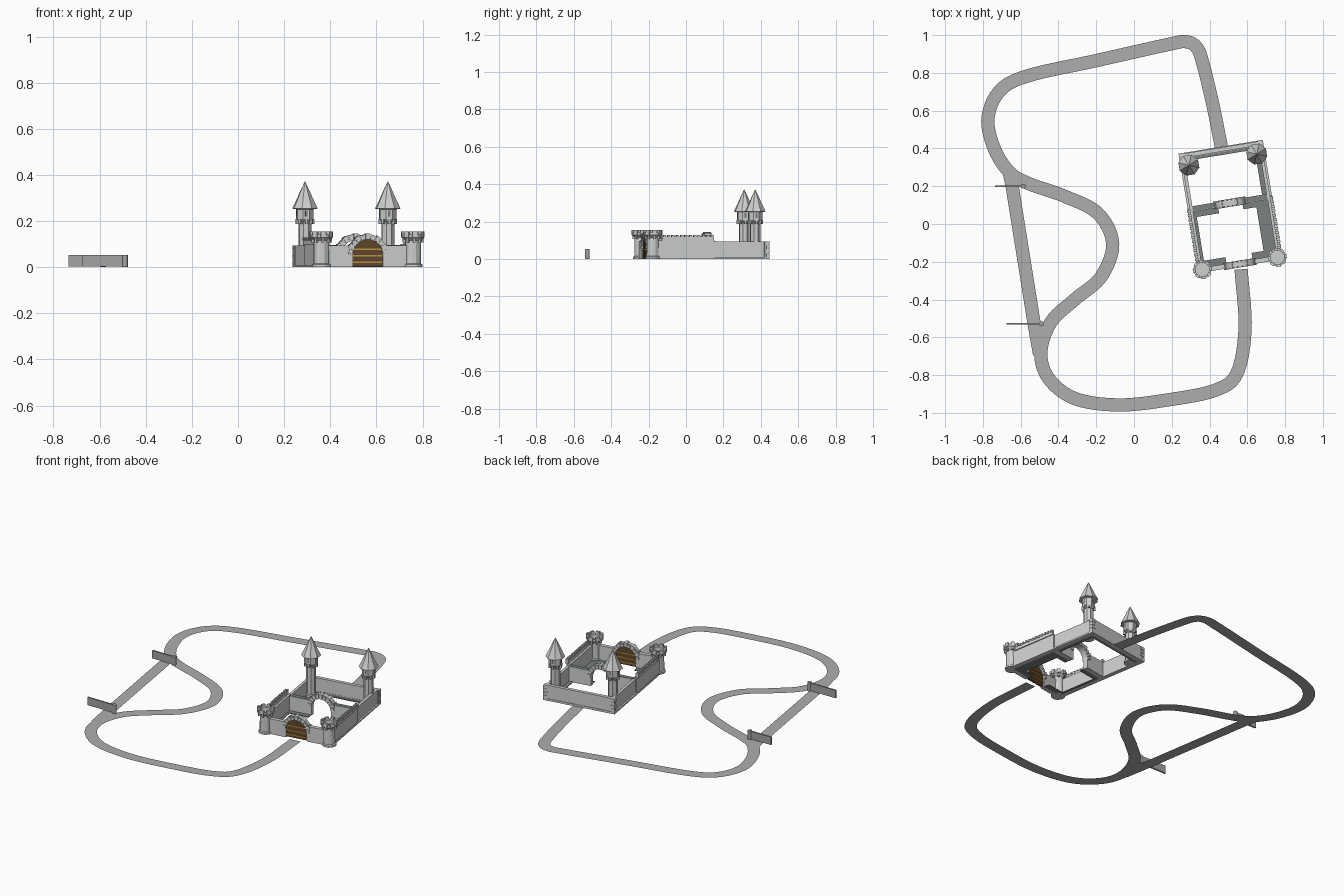
import bpy, bmesh, math
from mathutils import Matrix, Vector

if "Cube" in bpy.data.objects:
    bpy.data.objects.remove(bpy.data.objects["Cube"])


def mat(name, c):
    m = bpy.data.materials.new(name)
    m.diffuse_color = (*c, 1)
    m.use_nodes = True
    m.node_tree.nodes["Principled BSDF"].inputs["Base Color"].default_value = m.diffuse_color
    return m


STONE = mat("light stone", (0.62, 0.63, 0.63))
ROAD = mat("road grey", (0.42, 0.42, 0.42))
DARK = mat("dark stone", (0.2, 0.215, 0.215))
PANEL = mat("barrier grey", (0.36, 0.36, 0.36))
WOOD = mat("door wood", (0.12, 0.065, 0.025))
GOLD = mat("door bands", (0.55, 0.3, 0.07))

# castle frame: turned a little and moved to the right
CASTLE = Matrix.Translation((0.51, 0.097, 0)) @ Matrix.Rotation(math.radians(9.3), 4, 'Z')
WORLD = Matrix.Identity(4)


def finish(name, bm, m, frame=CASTLE):
    bmesh.ops.recalc_face_normals(bm, faces=bm.faces)
    me = bpy.data.meshes.new(name)
    bm.to_mesh(me)
    bm.free()
    me.materials.append(m)
    ob = bpy.data.objects.new(name, me)
    ob.matrix_world = frame
    bpy.context.collection.objects.link(ob)
    return ob


def add_box(bm, x0, x1, y0, y1, z0, z1, turn=WORLD):
    mid = Vector(((x0 + x1) / 2, (y0 + y1) / 2, (z0 + z1) / 2))
    s = Matrix.Diagonal((abs(x1 - x0), abs(y1 - y0), abs(z1 - z0), 1))
    bmesh.ops.create_cube(bm, size=1, matrix=turn @ Matrix.Translation(mid) @ s)


def boxes(name, m, items, frame=CASTLE):
    bm = bmesh.new()
    for b in items:
        add_box(bm, *b)
    return finish(name, bm, m, frame)


def slab(name, pts, y0, y1, m):
    """Upright x-z outline with thickness from y0 to y1."""
    bm = bmesh.new()
    f = bm.faces.new([bm.verts.new((x, y0, z)) for x, z in pts])
    ext = bmesh.ops.extrude_face_region(bm, geom=[f])['geom']
    bmesh.ops.translate(bm, vec=(0, y1 - y0, 0), verts=[v for v in ext if isinstance(v, bmesh.types.BMVert)])
    return finish(name, bm, m)


def lathe(name, x, y, prof, n, m, frame=CASTLE):
    bm = bmesh.new()
    rings = [[bm.verts.new((x + r * math.cos(2 * math.pi * (i + .5) / n),
                            y + r * math.sin(2 * math.pi * (i + .5) / n), z)) for i in range(n)] for r, z in prof]
    for a, b in zip(rings, rings[1:]):
        for i in range(n):
            bm.faces.new((a[i], a[(i + 1) % n], b[(i + 1) % n], b[i]))
    bm.faces.new(rings[0])
    bm.faces.new(rings[-1])
    return finish(name, bm, m, frame)


def arc(r, zc, a0, a1, n=16):
    return [(r * math.cos(a0 + (a1 - a0) * i / n), zc + r * math.sin(a0 + (a1 - a0) * i / n)) for i in range(n + 1)]


# road ribbon
def spline(p, steps=10):
    p = [Vector(q) for q in p]
    p = [2 * p[0] - p[1]] + p + [2 * p[-1] - p[-2]]
    out = []
    for a, b, c, d in zip(p, p[1:], p[2:], p[3:]):
        for k in range(steps):
            t = k / steps
            out.append(0.5 * (2 * b + (c - a) * t + (2 * a - 5 * b + 4 * c - d) * t * t + (3 * b - a - 3 * c + d) * t ** 3))
    return out + [p[-2]]


def ribbon(name, path, w, z):
    bm = bmesh.new()
    rows = []
    for i, p in enumerate(path):
        t = (path[min(i + 1, len(path) - 1)] - path[max(i - 1, 0)]).normalized()
        n = Vector((-t.y, t.x)) * w / 2
        rows.append([bm.verts.new((*(p + n), z)), bm.verts.new((*(p - n), z))])
    fs = [bm.faces.new((a[0], a[1], b[1], b[0])) for a, b in zip(rows, rows[1:])]
    ob = finish(name, bm, ROAD, WORLD)
    if ob.data.polygons[0].normal.z < 0:
        ob.data.flip_normals()


ribbon("main_road", spline([
    (0.462, 0.41), (0.42, 0.62), (0.37, 0.83), (0.335, 0.93), (0.275, 0.965), (0.17, 0.948), (-0.2, 0.865),
    (-0.56, 0.785), (-0.71, 0.705), (-0.773, 0.56), (-0.74, 0.40), (-0.66, 0.275), (-0.56, 0.215), (-0.37, 0.148),
    (-0.19, 0.055), (-0.113, -0.106), (-0.175, -0.28), (-0.314, -0.4), (-0.44, -0.52), (-0.493, -0.68),
    (-0.45, -0.82), (-0.31, -0.925), (-0.077, -0.958), (0.187, -0.93), (0.43, -0.88), (0.545, -0.79),
    (0.588, -0.55), (0.567, -0.24)]), 0.07, 0.001)
ribbon("short_cut_road", [Vector((-0.664, 0.29)), Vector((-0.645, 0.2)), Vector((-0.53, -0.52)), Vector((-0.5, -0.69))],
       0.07, 0.0015)

# two swinging barriers beside the short cut
for tag, x, y in (("back", -0.585, 0.2), ("front", -0.49, -0.528)):
    boxes(tag + "_barrier_panel", PANEL, [(x - 0.15 - 0.035 * (tag == "front"), x, y - .005, y + .005, 0.003, 0.052)], WORLD)
    lathe(tag + "_barrier_post", x, y, [(0.013, 0), (0.013, 0.054)], 12, PANEL, WORLD)

# walls with an arch: gate front and inner cross wall
def arched_wall(tag, y0, y1, half, h, R, r, zc):
    a = math.asin((h - zc) / R)
    pts = [(half, 0), (half, h)] + arc(R, zc, a, math.pi - a) + [(-half, h), (-half, 0), (-r, 0)]
    pts += arc(r, zc, math.pi, 0) + [(r, 0)]
    slab(tag + "_wall", pts, y0, y1, STONE)
    bm = bmesh.new()          # arch stones
    n = 11
    for i in range(n):
        turn = Matrix.Translation((0, 0, zc)) @ Matrix.Rotation(math.radians(90 - 180 * (i + .5) / n), 4, 'Y')
        w = r * math.pi / n * 0.5
        add_box(bm, -w, w, y0 - .006, y1 + .006, r, R + (.003 if i % 2 else -.004), turn)
    finish(tag + "_arch_stones", bm, STONE)


arched_wall("gate", -0.325, -0.3, 0.2, 0.095, 0.088, 0.066, 0.055)
arched_wall("inner", 0.0, 0.03, 0.215, 0.095, 0.088, 0.062, 0.055)

# gate door with boards and bands
slab("gate_door", [(.066, 0.004)] + arc(.066, .055, 0, math.pi) + [(-.066, 0.004)], -0.32, -0.306, WOOD)
boxes("door_bands", GOLD, [(-.064, .064, y - .003, y + .003, z - .003, z + .003)
                           for z in (0.022, 0.05, 0.078) for y in (-.322, -.304)])
boxes("door_board_gaps", WOOD, [(x - .002, x + .002, -.323, -.305, .005, .1) for x in (-.044, -.022, 0, .022, .044)])

# side, rear walls, parapets with teeth
walls = [(-0.222, 0.222, 0.29, 0.312, 0, 0.095), (-0.226, 0.226, 0.288, 0.316, 0, 0.012)]
teeth = []
for s in (-1, 1):
    walls.append((s * 0.2, s * 0.222, -0.31, 0.02, 0, 0.1))
    walls.append((s * 0.199, s * 0.216, 0.02, 0.3, 0, 0.095))
    walls.append((s * 0.2, s * 0.226, -0.31, 0.3, 0, 0.01))
    teeth.append((s * 0.213, s * 0.228, -0.265, 0.015, 0.098, 0.12))
    for i in range(12):
        y = -0.258 + i * 0.0235
        teeth.append((s * 0.212, s * 0.231, y, y + 0.013, 0.115, 0.13))
    # corner stones
    for k in range(4):
        d = 0.03 if k % 2 else 0.02
        z = 0.012 + k * 0.021
        walls.append((s * (0.226 - d), s * 0.226, 0.316 - d * .8, 0.316, z, z + 0.019))
boxes("castle_walls", STONE, walls)
boxes("side_parapets", STONE, teeth)

# dark ledges along the foot of the walls
boxes("inner_ledges", DARK, [
    (0.135, 0.2, -0.3, 0.0, 0.0, 0.004), (-0.2, -0.185, -0.3, 0.0, 0.0, 0.004),
    (-0.2, -0.07, -0.3, -0.265, 0.0, 0.004), (0.07, 0.2, -0.3, -0.265, 0.0, 0.0042),
    (-0.2, -0.065, -0.03, 0.0, 0.0, 0.0045), (0.065, 0.2, -0.03, 0.0, 0.0, 0.0045),
    (0.175, 0.2, 0.03, 0.29, 0.0, 0.004), (-0.2, 0.2, 0.272, 0.29, 0.0, 0.0045)])
boxes("inner_wall_top", DARK, [(s * 0.07, s * 0.2, 0.004, 0.028, 0.094, 0.0965) for s in (-1, 1)])

for s, side in ((-1, "left"), (1, "right")):
    # round front tower with toothed crown
    x, y = s * 0.201, -0.31
    lathe(side + "_front_tower", x, y, [(.041, 0), (.041, .012), (.035, .016), (.034, .115), (.048, .128),
                                        (.048, .142), (.037, .142), (.037, .134)], 12, STONE)
    bm = bmesh.new()
    for i in range(8):
        turn = Matrix.Translation((x, y, 0)) @ Matrix.Rotation(math.pi * i / 4, 4, 'Z')
        add_box(bm, .036, .05, -.011, .011, .13, .155, turn)
        add_box(bm, .03, .045, -.005, .005, .108, .128, turn)
    finish(side + "_front_crown", bm, STONE)

    # tall rear tower with flared pointed roof
    x, y = s * 0.182, 0.247
    lathe(side + "_rear_tower", x, y, [(.036, 0), (.036, .012), (.029, .016), (.029, .195), (.039, .21),
                                       (.039, .262)], 8, STONE)
    lathe(side + "_rear_roof", x, y, [(.03, .25), (.057, .254), (.037, .295), (.018, .337), (.0008, .372)], 8, STONE)
    bm = bmesh.new()
    dk = bmesh.new()
    for i in range(8):
        turn = Matrix.Translation((x, y, 0)) @ Matrix.Rotation(math.pi * i / 4, 4, 'Z')
        add_box(bm, .025, .04, -.005, .005, .188, .21, turn)
        if i % 2 == 0:
            add_box(dk, .033, .0375, -.005, .005, .22, .245, turn)
    finish(side + "_rear_brackets", bm, STONE)
    finish(side + "_rear_windows", dk, DARK)
